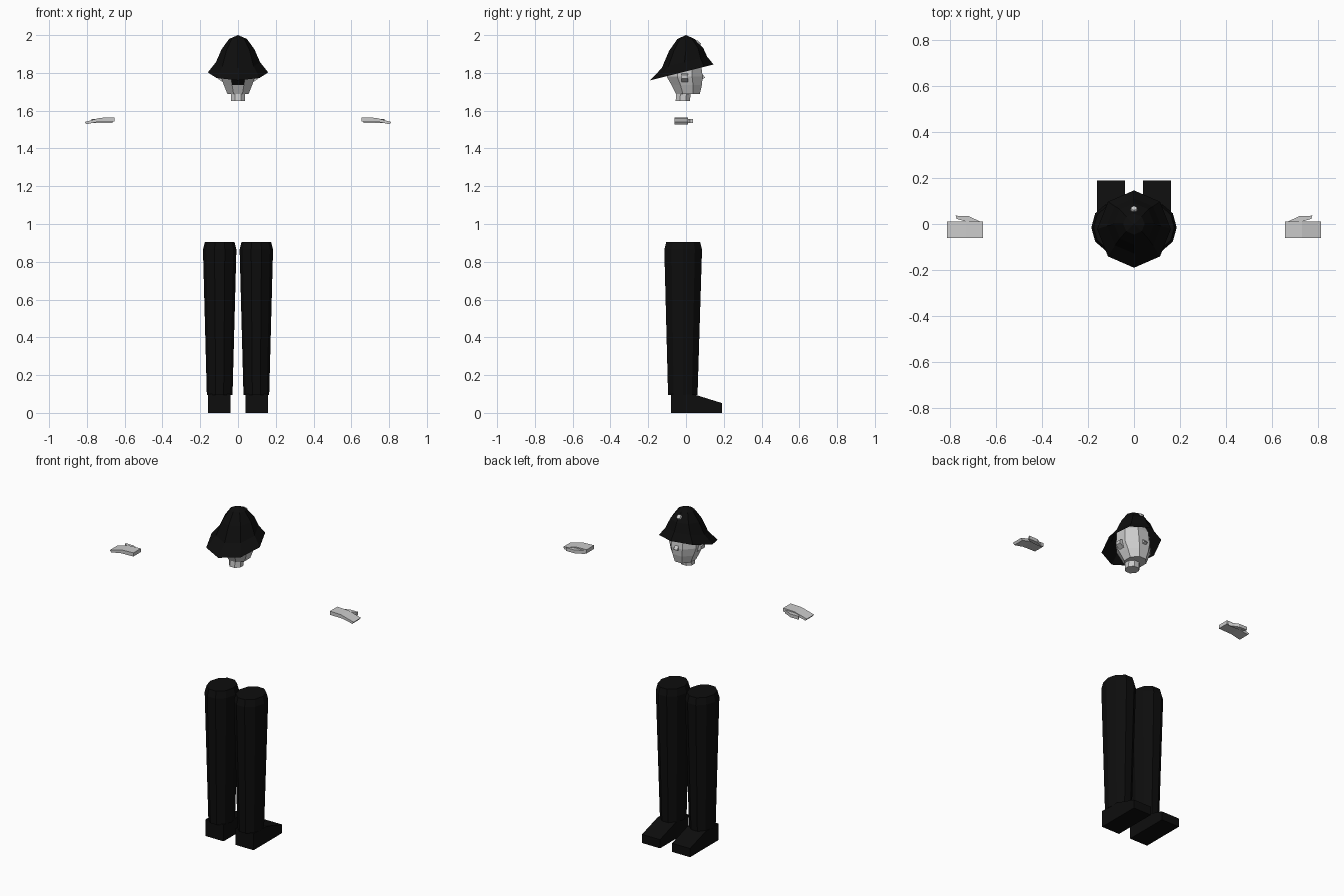
import bpy, bmesh, math
from mathutils import Vector, Matrix

if "Cube" in bpy.data.objects:
    bpy.data.objects.remove(bpy.data.objects["Cube"])


def material(name, v):
    m = bpy.data.materials.new(name)
    m.diffuse_color = (v, v, v, 1)
    m.use_nodes = True
    m.node_tree.nodes["Principled BSDF"].inputs["Base Color"].default_value = m.diffuse_color
    return m


BLACK = material("black cloth", 0.004)
SKIN = material("light grey skin", 0.6)


def finish(name, bm, *mats):
    bmesh.ops.recalc_face_normals(bm, faces=bm.faces)
    me = bpy.data.meshes.new(name)
    bm.to_mesh(me)
    bm.free()
    for m in mats:
        me.materials.append(m)
    ob = bpy.data.objects.new(name, me)
    bpy.context.collection.objects.link(ob)
    return ob


def loft(rings, n, flat=False, caps=(True, True), apex=None):
    """rings: (z, centre x, centre y, half x, half y, tilt of z along y)"""
    bm = bmesh.new()
    off = math.pi / n if flat else 0
    k = 1 / math.cos(off) if flat else 1
    loops = []
    for z, cx, cy, rx, ry, tilt in rings:
        loop = []
        for i in range(n):
            a = 2 * math.pi * i / n + off
            y = cy + ry * k * math.sin(a)
            loop.append(bm.verts.new((cx + rx * k * math.cos(a), y, z + tilt * y)))
        loops.append(loop)
    for a, b in zip(loops, loops[1:]):
        for i in range(n):
            j = (i + 1) % n
            bm.faces.new((a[i], a[j], b[j], b[i]))
    if caps[0]:
        bm.faces.new(loops[0])
    if apex:
        top = bm.verts.new(apex)
        for i in range(n):
            bm.faces.new((loops[-1][i], loops[-1][(i + 1) % n], top))
    elif caps[1]:
        bm.faces.new(loops[-1])
    return bm


def prism(name, pts, place, lo, hi, mat):
    """Extrude a 2D outline; place(u, v, w) gives the 3D point."""
    bm = bmesh.new()
    a = [bm.verts.new(place(u, v, lo)) for u, v in pts]
    b = [bm.verts.new(place(u, v, hi)) for u, v in pts]
    bm.faces.new(a)
    bm.faces.new(b)
    for i in range(len(pts)):
        j = (i + 1) % len(pts)
        bm.faces.new((a[i], a[j], b[j], b[i]))
    return finish(name, bm, mat)


for side, s in (("left", -1), ("right", 1)):
    # trouser leg with a chamfered top
    finish(side + "_leg", loft([
        (0.095, s * 0.097, -0.017, 0.068, 0.082, 0),
        (0.865, s * 0.097, -0.015, 0.0885, 0.105, 0),
        (0.905, s * 0.097, -0.015, 0.078, 0.094, 0)], 10), BLACK)
    # wedge shoe
    prism(side + "_shoe",
          [(-0.08, 0), (0.19, 0), (0.19, 0.052), (0.045, 0.097), (-0.08, 0.1)],
          lambda y, z, x, s=s: (s * x, y, z), 0.04, 0.16, BLACK)
    # palm and fingers, bent down slightly at the tip
    prism(side + "_hand",
          [(0.655, 1.543), (0.655, 1.565), (0.73, 1.562), (0.812, 1.54),
           (0.803, 1.528), (0.74, 1.541)],
          lambda x, z, y, s=s: (s * x, y, z), -0.06, 0.01, SKIN)
    # thumb
    prism(side + "_thumb",
          [(0.665, 0.009), (0.72, 0.035), (0.775, 0.036), (0.77, 0.022), (0.725, 0.009)],
          lambda x, y, z, s=s: (s * x, y, z), 1.536, 1.556, SKIN)
    # ear
    prism(side + "_ear",
          [(0.07, 1.745), (0.108, 1.77), (0.108, 1.79), (0.08, 1.80)],
          lambda x, z, y, s=s: (s * x, y, z), -0.025, 0.01, SKIN)

# neck
finish("neck", loft([(1.652, 0, -0.017, 0.038, 0.038, 0),
                     (1.73, 0, -0.01, 0.038, 0.038, 0)], 8, True), SKIN)

# head, with dark hair on the back faces
bm = loft([(1.688, 0, 0.01, 0.056, 0.063, 0),
           (1.735, 0, 0.004, 0.075, 0.08, 0),
           (1.78, 0, -0.007, 0.09, 0.095, 0),
           (1.86, 0, -0.007, 0.088, 0.085, 0),
           (1.925, 0, 0, 0.05, 0.05, 0)], 8, True)
head = finish("head", bm, SKIN, BLACK)
for f in head.data.polygons:
    if f.normal.y < -0.8 and f.center.z > 1.74:
        f.material_index = 1

# nose
prism("nose", [(0.08, 1.80), (0.103, 1.775), (0.08, 1.765)],
      lambda y, z, x: (x, y, z), -0.012, 0.012, SKIN)

# helmet shell: tilted brim, long at the back, faceted dome
finish("helmet", loft([
    (1.808, 0, -0.022, 0.16, 0.168, 0.25),
    (1.858, 0, -0.008, 0.117, 0.12, 0.25),
    (1.925, 0, 0, 0.087, 0.09, 0.1),
    (1.98, 0, 0, 0.047, 0.045, 0)], 8, caps=(False, False), apex=(0, 0, 2.0)), BLACK)

# badge on the helmet
bm = bmesh.new()
rot = Vector((0, 0, 1)).rotation_difference(Vector((0, 1, 1))).to_matrix().to_4x4()
bmesh.ops.create_cone(bm, cap_ends=True, segments=8, radius1=0.016, radius2=0.013,
                      depth=0.009, matrix=Matrix.Translation((0, 0.066, 1.96)) @ rot)
finish("badge", bm, SKIN)
